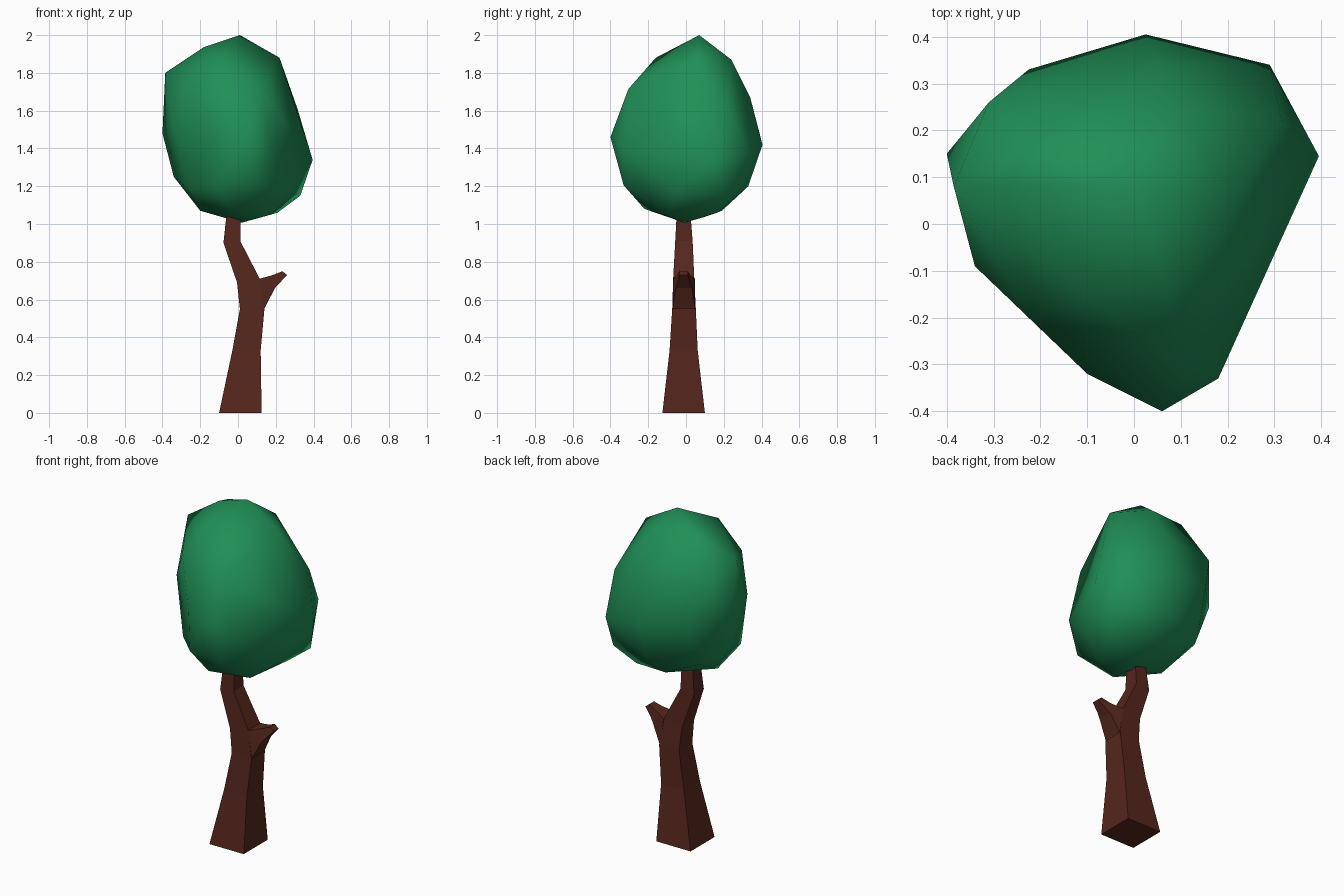
import bpy, bmesh


def material(name, rgb):
    m = bpy.data.materials.new(name)
    m.diffuse_color = (*rgb, 1)
    return m


def finish(name, bm, mat, smooth):
    bmesh.ops.recalc_face_normals(bm, faces=bm.faces[:])
    for f in bm.faces:
        f.smooth = smooth
    me = bpy.data.meshes.new(name)
    bm.to_mesh(me)
    bm.free()
    me.materials.append(mat)
    ob = bpy.data.objects.new(name, me)
    bpy.context.collection.objects.link(ob)


def loft(name, sections, mat):
    """Flat-faced wood: each section is left edge, right edge, front y, back y."""
    bm = bmesh.new()
    rows = []
    for xl, zl, xr, zr, y0, y1 in sections:
        ring = [(xl, y0, zl), (xr, y0, zr), (xr, y1, zr), (xl, y1, zl)]
        rows.append([bm.verts.new(p) for p in ring])
    for a, b in zip(rows, rows[1:]):
        for i in range(4):
            j = (i + 1) % 4
            bm.faces.new((a[i], a[j], b[j], b[i]))
    bm.faces.new(rows[0])
    bm.faces.new(rows[-1])
    finish(name, bm, mat, False)


def boulder(name, tiers, mat):
    """Smooth faceted lump: convex hull around tiers of corner points."""
    bm = bmesh.new()
    for tier in tiers:
        for p in tier:
            bm.verts.new(p)
    hull = bmesh.ops.convex_hull(bm, input=bm.verts[:])
    spare = {v for v in hull["geom_interior"] + hull["geom_unused"]
             if isinstance(v, bmesh.types.BMVert)}
    bmesh.ops.delete(bm, geom=list(spare), context='VERTS')
    finish(name, bm, mat, True)


green = material("leaf green", (0.014, 0.275, 0.094))
brown = material("bark brown", (0.092, 0.020, 0.012))

# Trunk, bending left into the crown
loft("trunk", (
    (-0.10, 0.00, 0.125, 0.00, -0.125, 0.10),
    (-0.03, 0.33, 0.12, 0.33, -0.087, 0.062),
    (0.01, 0.55, 0.14, 0.55, -0.073, 0.052),
    (-0.005, 0.69, 0.115, 0.71, -0.068, 0.044),
    (-0.077, 0.90, 0.012, 0.91, -0.057, 0.035),
    (-0.062, 1.04, 0.012, 1.04, -0.05, 0.025)), brown)

# Short side branch growing flush out of the trunk's right face
loft("branch_stub", (
    (0.113, 0.71, 0.139, 0.55, -0.070, 0.048),
    (0.150, 0.72, 0.195, 0.66, -0.055, 0.033),
    (0.185, 0.73, 0.218, 0.685, -0.045, 0.021),
    (0.235, 0.75, 0.26, 0.73, -0.035, 0.010)), brown)

# Leaf crown, from the bottom tier to the peak
boulder("leaf_crown", (
    ((0.02, -0.01, 1.007), (-0.20, -0.01, 1.07), (-0.04, -0.22, 1.08),
     (0.21, 0.165, 1.06), (0.0, 0.19, 1.07), (0.15, -0.10, 1.043),
     (0.08, 0.09, 1.035)),
    ((0.33, 0.21, 1.15), (0.12, -0.33, 1.205), (-0.27, -0.13, 1.19),
     (-0.12, -0.28, 1.20), (0.02, 0.33, 1.20), (-0.25, 0.23, 1.20),
     (-0.34, 0.10, 1.25), (0.29, -0.05, 1.17)),
    ((0.395, 0.145, 1.34), (0.29, 0.34, 1.38), (0.025, 0.405, 1.42),
     (0.18, -0.33, 1.40), (0.06, -0.40, 1.46), (-0.10, -0.32, 1.45),
     (-0.34, -0.09, 1.52), (-0.40, 0.15, 1.48), (-0.225, 0.33, 1.46)),
    ((0.315, 0.22, 1.61), (0.05, 0.34, 1.67), (-0.31, 0.26, 1.69),
     (0.12, -0.305, 1.715), (-0.23, -0.195, 1.71), (-0.385, 0.08, 1.80)),
    ((0.22, 0.06, 1.88), (0.08, 0.24, 1.87), (-0.10, -0.16, 1.88),
     (-0.18, 0.08, 1.937), (-0.19, 0.17, 1.91), (0.01, 0.07, 2.0))), green)
